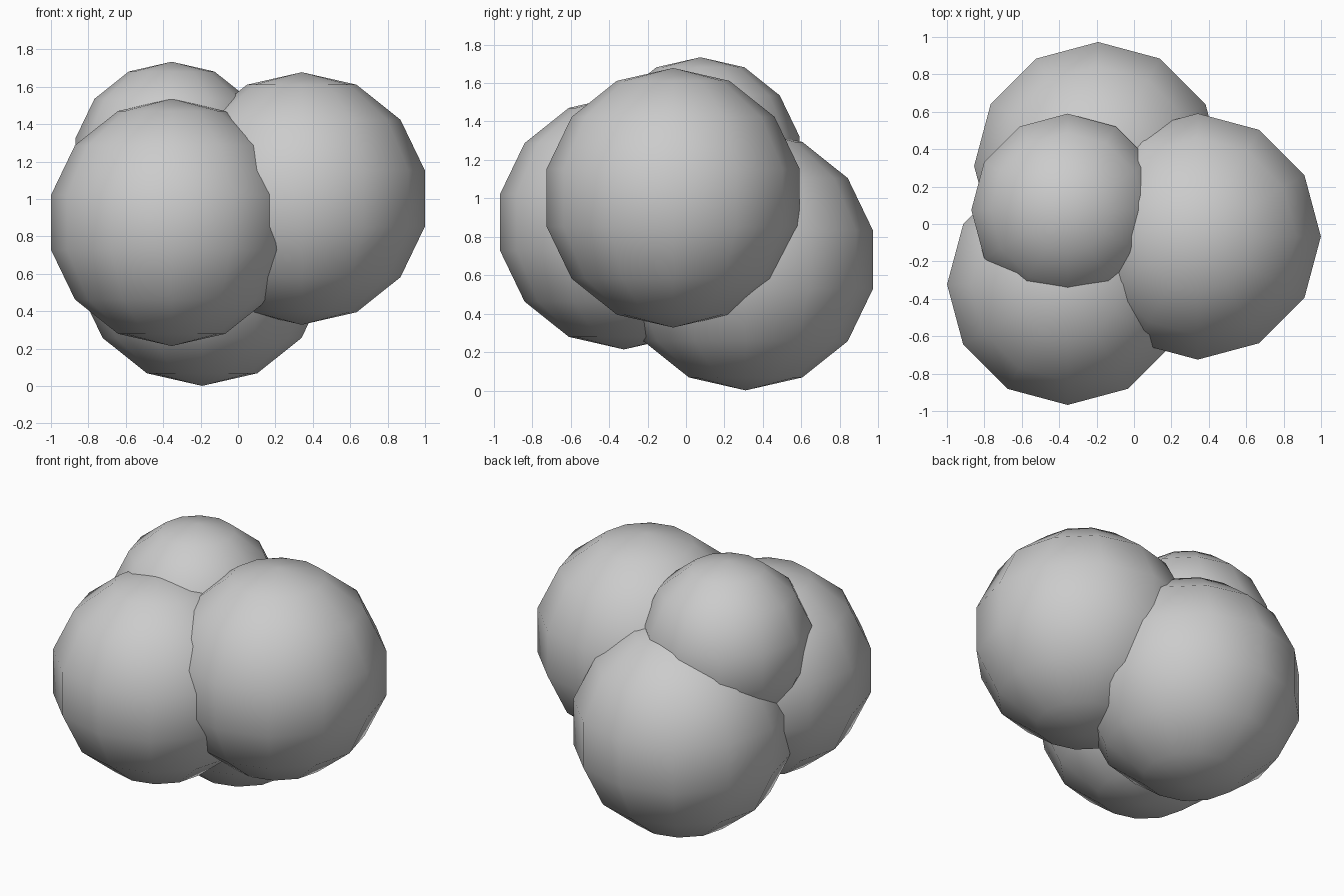
import bpy

if "Cube" in bpy.data.objects:
    bpy.data.objects.remove(bpy.data.objects["Cube"])


def lobe(name, x, y, z, r):
    # Smooth-shaded low-poly ball: 12 sides round, 7 rings tall
    bpy.ops.mesh.primitive_uv_sphere_add(segments=12, ring_count=7, radius=r, location=(x, y, z))
    ob = bpy.context.object
    ob.name = name
    bpy.ops.object.shade_smooth()
    return ob


# Cluster of four overlapping lobes
lobe("right_lobe", 0.341, -0.067, 1.003, 0.675)
lobe("front_left_lobe", -0.355, -0.323, 0.875, 0.661)
lobe("back_lobe", -0.192, 0.31, 0.681, 0.68)
lobe("top_lobe", -0.355, 0.075, 1.206, 0.528)
